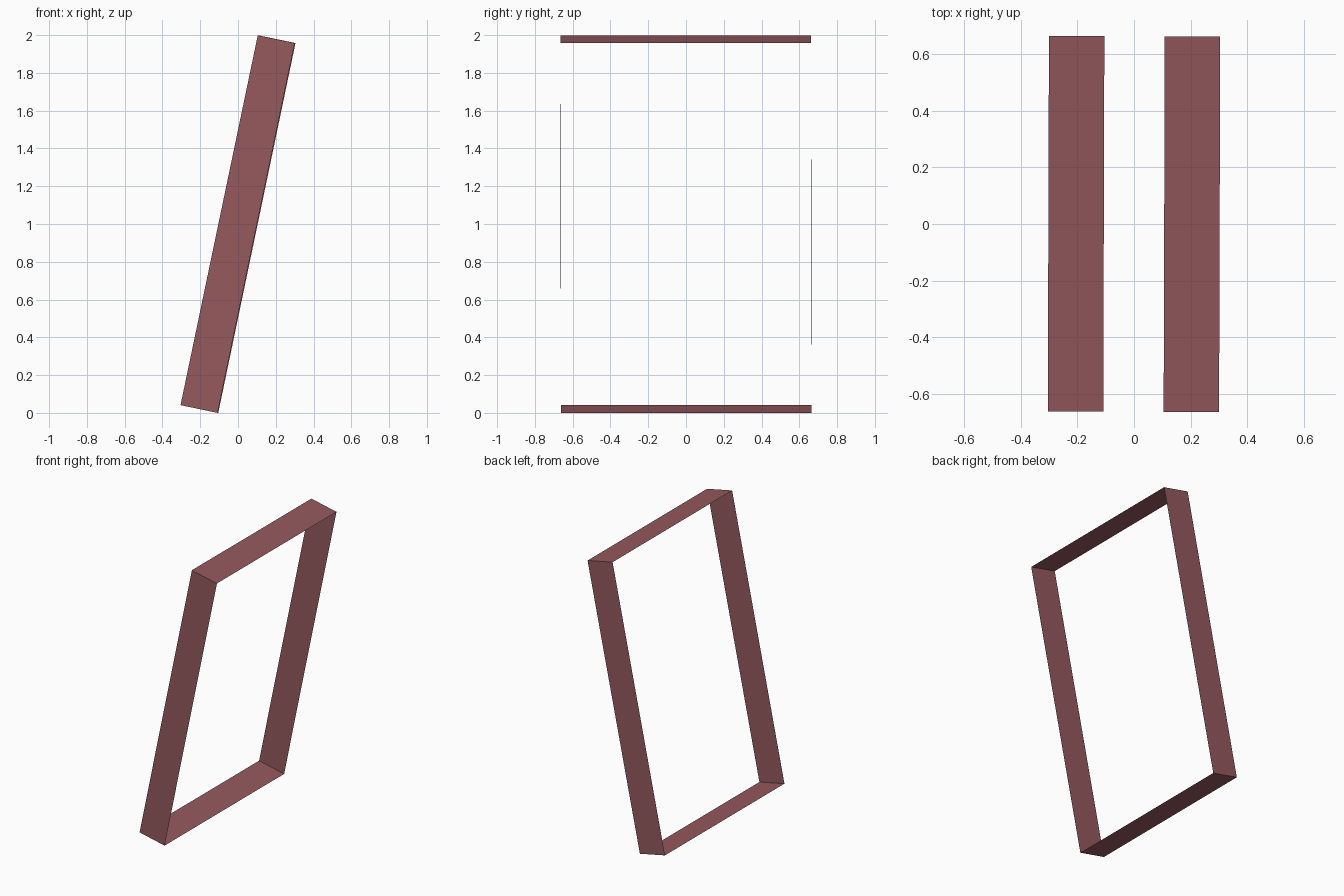
import bpy, bmesh, math
from mathutils import Matrix

if "Cube" in bpy.data.objects:
    bpy.data.objects.remove(bpy.data.objects["Cube"])

DEPTH, WIDTH, LENGTH = 0.2, 1.326, 2.0
LEAN, YAW = math.radians(11.8), math.radians(-0.17)

# Open rectangular band: a box without its two large faces, leaned to the right
bm = bmesh.new()
bmesh.ops.create_cube(bm, size=1)
open_sides = [f for f in bm.faces if abs(f.normal.x) > 0.9]
bmesh.ops.delete(bm, geom=open_sides, context='FACES_ONLY')
bm.transform(Matrix.Rotation(YAW, 4, 'Z') @ Matrix.Rotation(LEAN, 4, 'Y')
             @ Matrix.Diagonal((DEPTH, WIDTH, LENGTH, 1)))

# Stand it on the ground
low = min(v.co.z for v in bm.verts)
bm.transform(Matrix.Translation((0, 0, -low)))

mesh = bpy.data.meshes.new("leaning_frame")
bm.to_mesh(mesh)
bm.free()
frame = bpy.data.objects.new("leaning_frame", mesh)
bpy.context.collection.objects.link(frame)

# Dusty red finish
mat = bpy.data.materials.new("dusty_red")
mat.diffuse_color = (0.30, 0.10, 0.11, 1)
mat.use_nodes = True
mat.node_tree.nodes["Principled BSDF"].inputs["Base Color"].default_value = mat.diffuse_color
mesh.materials.append(mat)
